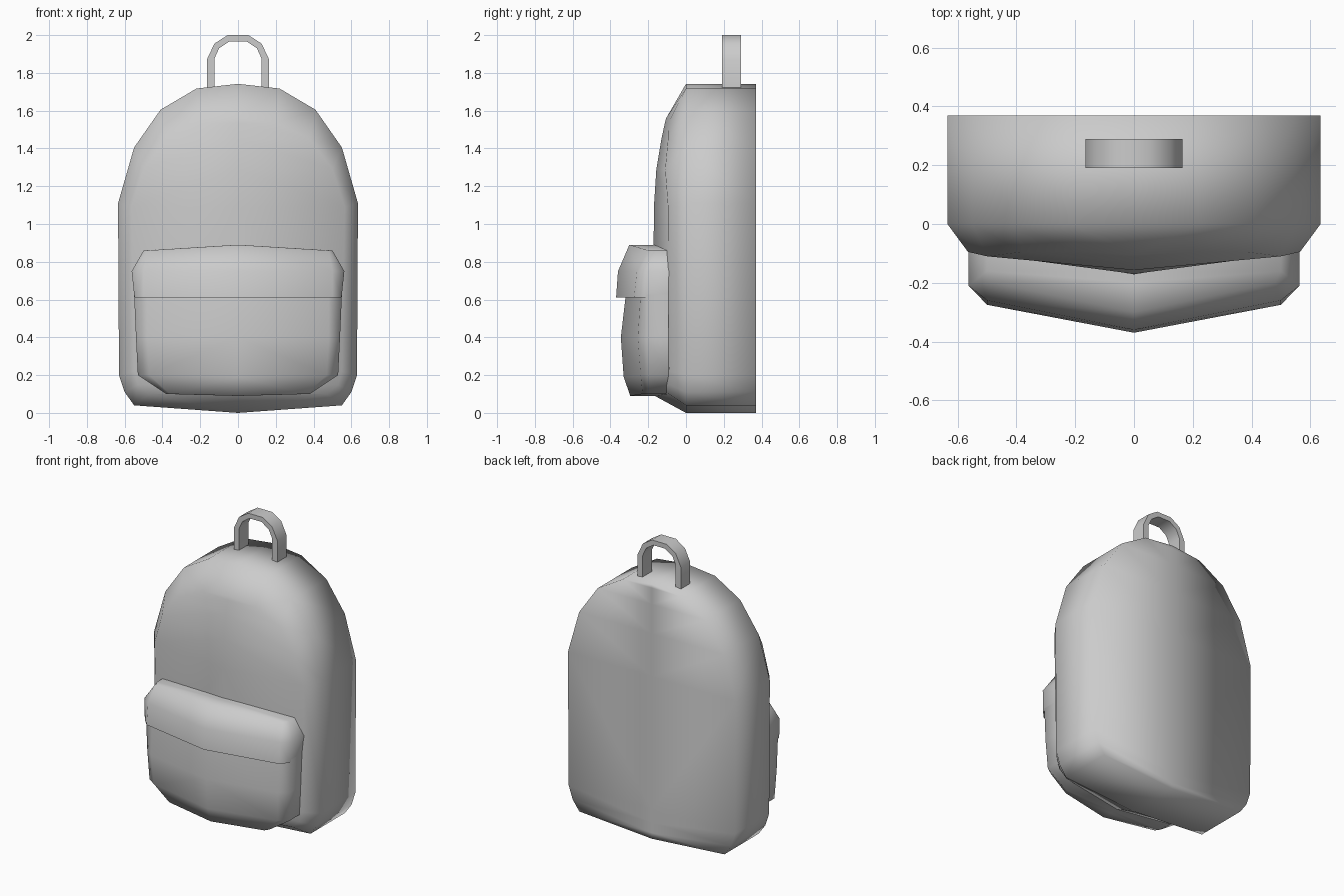
import bpy, bmesh, math

if "Cube" in bpy.data.objects:
    bpy.data.objects.remove(bpy.data.objects["Cube"])


def half_grid(name, rows, closed=False, angle=None):
    """Skin rows of right-half points, mirror across x = 0 and weld."""
    bm = bmesh.new()
    for side in (1, -1):
        grid = [[bm.verts.new((side * x, y, z)) for x, y, z in row] for row in rows]
        n = len(rows[0])
        for a, b in zip(grid, grid[1:]):
            for j in range(n if closed else n - 1):
                k = (j + 1) % n
                bm.faces.new((a[j], a[k], b[k], b[j]))
    bmesh.ops.remove_doubles(bm, verts=bm.verts, dist=0.0005)
    bmesh.ops.dissolve_degenerate(bm, edges=bm.edges, dist=0.0001)
    bmesh.ops.recalc_face_normals(bm, faces=bm.faces)
    me = bpy.data.meshes.new(name)
    bm.to_mesh(me)
    bm.free()
    ob = bpy.data.objects.new(name, me)
    bpy.context.collection.objects.link(ob)
    bpy.ops.object.select_all(action='DESELECT')
    ob.select_set(True)
    bpy.context.view_layer.objects.active = ob
    if angle:
        bpy.ops.object.shade_smooth_by_angle(angle=math.radians(angle))
    else:
        bpy.ops.object.shade_smooth()
    return ob


# Main bag: outer outline (x, z), front rim (x, y, z), centre ridge (y, z)
outline = [(0, 0), (.55, .04), (.60, .11), (.63, .20), (.635, 1.11),
           (.55, 1.405), (.41, 1.605), (.22, 1.717), (0, 1.742)]
rim = [(0, -.165, .09), (.47, -.09, .10), (.53, -.09, .15), (.55, -.09, .22),
       (.565, -.095, 1.09), (.50, -.11, 1.29), (.38, -.095, 1.45),
       (.20, -.093, 1.535), (0, -.105, 1.56)]
ridge = [(-.165, .09), (-.17, .10), (-.175, .15), (-.175, .22), (-.17, 1.09),
         (-.157, 1.29), (-.13, 1.45), (-.112, 1.535), (-.105, 1.56)]
half_grid("bag_body", [
    [(0, .37, z), (x, .37, z), (x, 0, z), r, (0, *c)]
    for (x, z), r, c in zip(outline, rim, ridge)])


def pocket_part(name, sections, angle):
    """Sections: side z, centre z, side x, side y, corner x, corner y, centre y."""
    rows = []
    for zs, zc, xs, ys, xf, yf, yc in sections:
        rows.append([(0, -.09, zc), (xs, -.09, zs), (xs, ys, zs), (xf, yf, zs), (0, yc, zc)])
    # Close bottom and top onto the centre line
    cap = lambda row: [(0, y, row[-1][2]) for _, y, _ in row]
    half_grid(name, [cap(rows[0])] + rows + [cap(rows[-1])], angle=angle)


# Front pocket pouch
pocket_part("front_pocket", [
    (.10, .09, .38, -.20, .36, -.23, -.295),
    (.20, .19, .53, -.20, .47, -.24, -.33),
    (.40, .40, .54, -.21, .48, -.255, -.345),
    (.63, .63, .55, -.21, .48, -.24, -.318)], 75)

# Overhanging pocket flap
pocket_part("pocket_flap", [
    (.61, .61, .548, -.225, .50, -.275, -.37),
    (.75, .75, .563, -.21, .50, -.26, -.36),
    (.86, .89, .50, -.16, .48, -.20, -.30)], 65)

# Carry handle
outer = [(.165, 1.715), (.165, 1.87), (.125, 1.955), (.055, 2.0), (0, 2.0)]
inner = [(.125, 1.715), (.125, 1.875), (.10, 1.93), (.045, 1.967), (0, 1.967)]
half_grid("carry_handle", [
    [(a, .19, b), (a, .29, b), (c, .29, d), (c, .19, d)]
    for (a, b), (c, d) in zip(outer, inner)], closed=True, angle=50)
